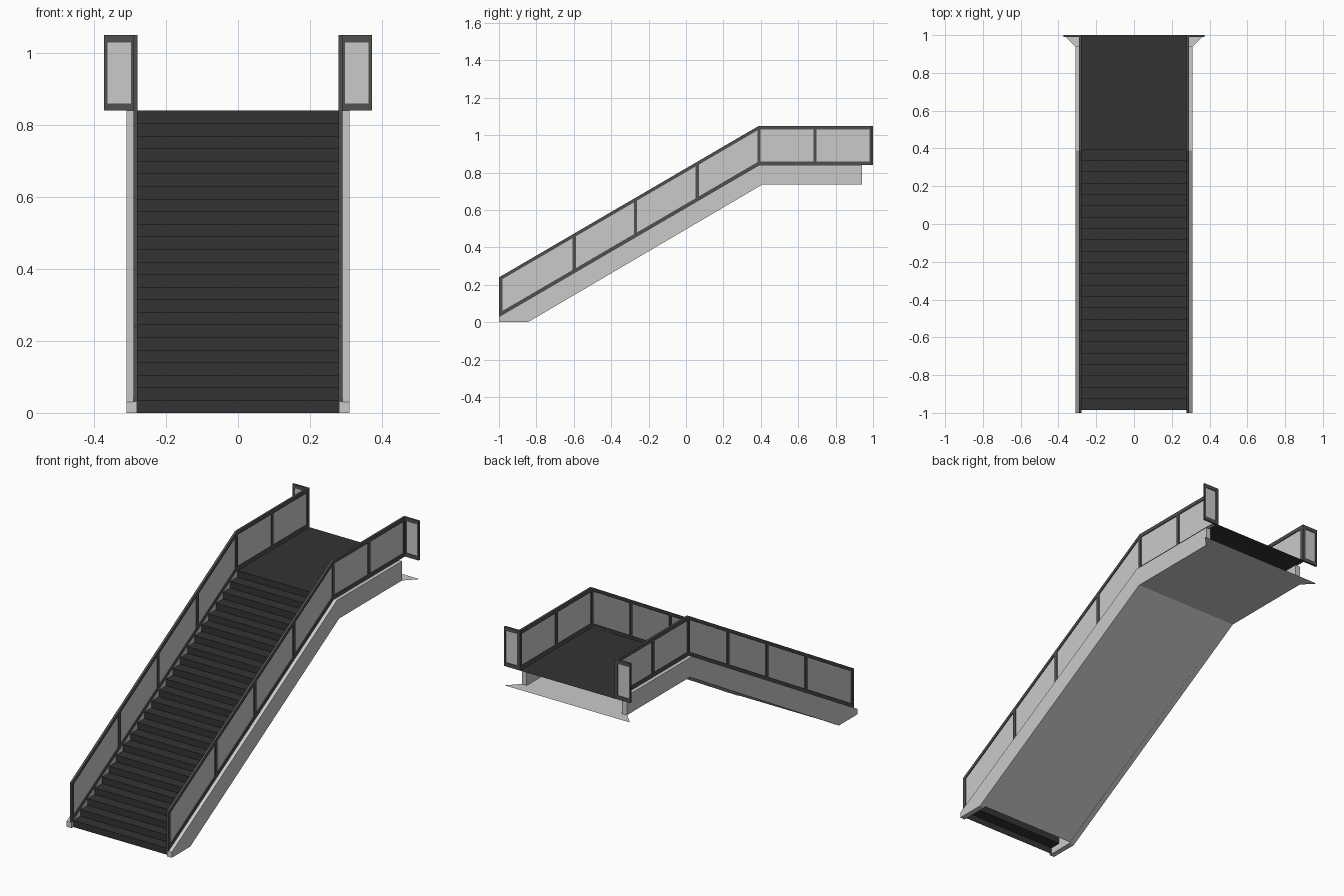
import bpy, bmesh

if "Cube" in bpy.data.objects:
    bpy.data.objects.remove(bpy.data.objects["Cube"])

def material(name, v):
    m = bpy.data.materials.new(name)
    m.diffuse_color = (v, v, v, 1)
    m.use_nodes = True
    m.node_tree.nodes["Principled BSDF"].inputs["Base Color"].default_value = m.diffuse_color
    return m

LIGHT = material("light grey panel", 0.59)
FRAME = material("dark grey frame", 0.08)
TREAD = material("charcoal tread", 0.033)

def finish(name, bm, mat):
    bmesh.ops.recalc_face_normals(bm, faces=bm.faces)
    me = bpy.data.meshes.new(name)
    bm.to_mesh(me)
    bm.free()
    me.materials.append(mat)
    ob = bpy.data.objects.new(name, me)
    bpy.context.collection.objects.link(ob)
    return ob

def prism(bm, yz, x0, x1):
    """Solid with a side-view outline, running from x0 to x1."""
    a = [bm.verts.new((x0, y, z)) for y, z in yz]
    b = [bm.verts.new((x1, y, z)) for y, z in yz]
    bm.faces.new(a)
    bm.faces.new(b[::-1])
    n = len(yz)
    for i in range(n):
        j = (i + 1) % n
        bm.faces.new((a[i], b[i], b[j], a[j]))

def box(bm, x0, x1, y0, y1, z0, z1):
    prism(bm, [(y0, z0), (y1, z0), (y1, z1), (y0, z1)], x0, x1)

def sheet(bm, rows):
    """Strip of faces through (half width, y, z) rows."""
    v = [(bm.verts.new((-w, y, z)), bm.verts.new((w, y, z))) for w, y, z in rows]
    for (a, b), (c, d) in zip(v, v[1:]):
        bm.faces.new((a, b, d, c))

SLOPE, KNEE, FLOOR, HEIGHT = 0.583, 0.39, 0.84, 0.21
W = 0.281

def base(y):
    return FLOOR - max(0, KNEE - y) * SLOPE

# Steps and landing: one folded surface
STEPS, RUN = 24, 0.06
rise = FLOOR / STEPS
rows = []
for i in range(STEPS):
    y = -0.985 + i * RUN
    rows += [(W, y, i * rise), (W, y, (i + 1) * rise)]
rows.append((W, 1.0, FLOOR))
bm = bmesh.new()
sheet(bm, rows)
finish("steps_and_landing", bm, TREAD)

# Underside sheet, flaring out at the top end
bm = bmesh.new()
sheet(bm, [(W, -0.84, 0.005), (W, 0.41, 0.737), (W, 0.94, 0.737)])
sheet(bm, [(0.312, 0.94, 0.737), (0.37, 1.0, 0.737)])
finish("underside", bm, LIGHT)

POSTS = [-0.991, -0.597, -0.27, 0.06, KNEE, 0.69, 0.991]
for side, s in (("left", -1), ("right", 1)):
    # Side stringer
    bm = bmesh.new()
    prism(bm, [(-1, 0), (-0.845, 0), (0.41, 0.737), (0.94, 0.737),
               (0.94, FLOOR), (KNEE, FLOOR), (-1, base(-1))], s * W, s * 0.31)
    finish(side + "_stringer", bm, LIGHT)

    # Railing frame: bottom bar, top bar, posts
    bm = bmesh.new()
    x0, x1 = s * 0.279, s * 0.291
    for lo, hi in ((0, 0.02), (HEIGHT - 0.02, HEIGHT)):
        ys = (-1, KNEE, 1)
        prism(bm, [(y, base(y) + lo) for y in ys] +
                  [(y, base(y) + hi) for y in ys[::-1]], x0, x1)
    for p in POSTS:
        a, b = p - 0.009, p + 0.009
        prism(bm, [(a, base(a) + 0.01), (b, base(b) + 0.01),
                   (b, base(b) + HEIGHT - 0.01), (a, base(a) + HEIGHT - 0.01)], x0, x1)
    finish(side + "_railing_frame", bm, FRAME)

    # Railing infill panel
    bm = bmesh.new()
    prism(bm, [(y, base(y) + 0.01) for y in (-0.99, KNEE, 0.99)] +
              [(y, base(y) + HEIGHT - 0.01) for y in (0.99, KNEE, -0.99)],
          s * 0.2835, s * 0.2865)
    finish(side + "_railing_panel", bm, LIGHT)

    # Outward wing at the top end
    top = FLOOR + HEIGHT
    bm = bmesh.new()
    box(bm, s * 0.285, s * 0.372, 0.99, 1.0, FLOOR, FLOOR + 0.02)
    box(bm, s * 0.285, s * 0.372, 0.99, 1.0, top - 0.02, top)
    box(bm, s * 0.363, s * 0.372, 0.99, 1.0, FLOOR + 0.02, top - 0.02)
    box(bm, s * 0.285, s * 0.297, 0.99, 1.0, FLOOR + 0.02, top - 0.02)
    finish(side + "_wing_frame", bm, FRAME)
    bm = bmesh.new()
    box(bm, s * 0.295, s * 0.365, 0.9935, 0.9965, FLOOR + 0.01, top - 0.01)
    finish(side + "_wing_panel", bm, LIGHT)
